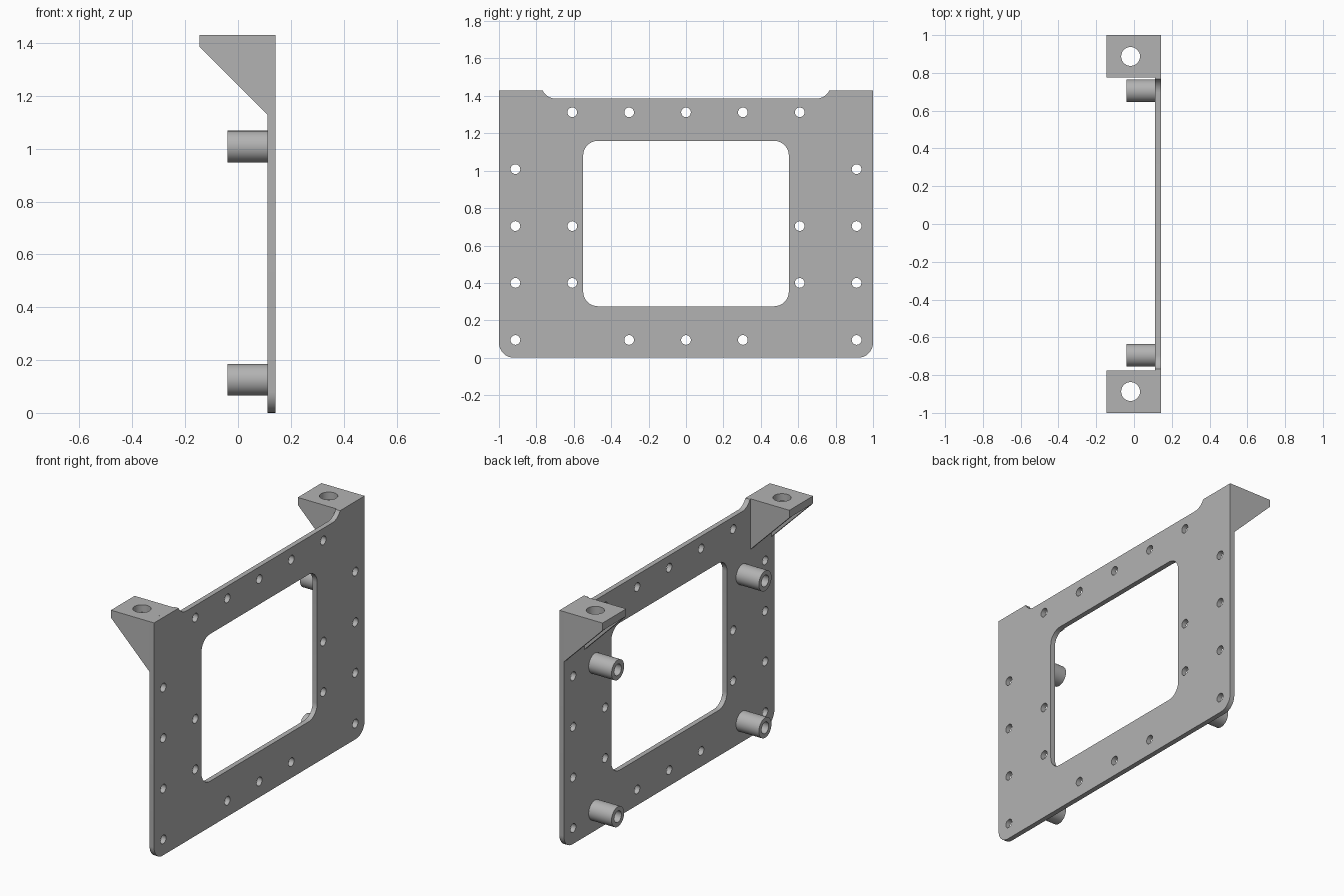
import bpy
import bmesh
from math import sin, cos, radians
from mathutils import Matrix

cube = bpy.data.objects.get("Cube")
if cube:
    bpy.data.objects.remove(cube, do_unlink=True)

grey = bpy.data.materials.new("plain_grey")
grey.use_nodes = True
colour = (0.45, 0.45, 0.45, 1)
grey.diffuse_color = colour
grey.node_tree.nodes["Principled BSDF"].inputs["Base Color"].default_value = colour

# Drawing planes: the columns are the profile's two axes and the extrusion axis
FLAT = Matrix.Identity(4)
FACING_X = Matrix(((0, 0, 1, 0), (1, 0, 0, 0), (0, 1, 0, 0), (0, 0, 0, 1)))
FACING_Y = Matrix(((1, 0, 0, 0), (0, 0, -1, 0), (0, 1, 0, 0), (0, 0, 0, 1)))


def arc(cx, cy, r, start, end, steps=8):
    angles = [radians(start + (end - start) * i / steps) for i in range(steps + 1)]
    return [(cx + r * cos(a), cy + r * sin(a)) for a in angles]


def circle(cx, cy, r, steps=32):
    return arc(cx, cy, r, 0, 360, steps)[:-1]


def extrude(name, loops, low, high, plane):
    """Fill the first loop, leave the other loops as holes, extrude low to high."""
    curve = bpy.data.curves.new(name + "_profile", "CURVE")
    curve.dimensions = "2D"
    curve.fill_mode = "BOTH"
    curve.extrude = (high - low) / 2
    for loop in loops:
        spline = curve.splines.new("POLY")
        spline.points.add(len(loop) - 1)
        for point, (u, v) in zip(spline.points, loop):
            point.co = (u, v, 0, 1)
        spline.use_cyclic_u = True
    helper = bpy.data.objects.new(name + "_profile", curve)
    mesh = bpy.data.meshes.new_from_object(helper)
    bpy.data.objects.remove(helper)
    bpy.data.curves.remove(curve)

    bm = bmesh.new()
    bm.from_mesh(mesh)
    bmesh.ops.remove_doubles(bm, verts=bm.verts, dist=0.0001)
    bm.transform(plane @ Matrix.Translation((0, 0, (low + high) / 2)))
    bmesh.ops.recalc_face_normals(bm, faces=bm.faces)
    bm.to_mesh(mesh)
    bm.free()
    mesh.name = name
    mesh.materials.clear()
    mesh.materials.append(grey)

    obj = bpy.data.objects.new(name, mesh)
    bpy.context.collection.objects.link(obj)
    bpy.ops.object.select_all(action="DESELECT")
    obj.select_set(True)
    bpy.context.view_layer.objects.active = obj
    bpy.ops.object.shade_smooth_by_angle(angle=radians(30))
    return obj


BACK, FRONT, TOP = 0.112, 0.142, 1.43
SHELF_UNDER = 1.385
TIP = -0.145

# Mounting plate: rounded bottom corners and a shallow filleted dip along the top
half = arc(0.92, 0.08, 0.08, -90, 0) + [(1.0, TOP)] + arc(0.695, 1.465, 0.08, -26, -90)
outline = half + [(-u, v) for u, v in reversed(half)]

# Rounded window
window = []
for cy, cz, start in ((0.47, 1.08, 0), (-0.47, 1.08, 90), (-0.47, 0.355, 180), (0.47, 0.355, 270)):
    window += arc(cy, cz, 0.08, start, start + 90)

# Screw holes, row by row
PITCH = 0.304
rows = {
    0.095: (-3, -1, 0, 1, 3),
    0.4: (-3, -2, 2, 3),
    0.704: (-3, -2, 2, 3),
    1.008: (-3, 3),
    1.312: (-2, -1, 0, 1, 2),
}
holes = [circle(n * PITCH, z, 0.026, 24) for z, row in rows.items() for n in row]
extrude("mounting_plate", [outline, window] + holes, BACK, FRONT, FACING_X)

# Corner brackets: a drilled shelf carried by two triangular gussets
gusset = [(TIP, SHELF_UNDER), (BACK, 1.128), (BACK, SHELF_UNDER)]
for side, sign in (("left", 1), ("right", -1)):
    y0, y1 = sorted((sign * 0.775, sign * 1.0))
    shelf = [(TIP, y0), (BACK, y0), (BACK, y1), (TIP, y1)]
    extrude(side + "_shelf", [shelf, circle(-0.018, sign * 0.887, 0.05)],
            SHELF_UNDER, TOP, FLAT)
    for place, y in (("inner", 0.79), ("outer", 0.985)):
        # the extrusion axis of this plane points towards -y
        extrude(f"{side}_{place}_gusset", [gusset],
                -sign * y - 0.015, -sign * y + 0.015, FACING_Y)

# Hollow standoffs on the rear of the plate
for level, z in (("upper", 1.008), ("lower", 0.125)):
    for side, y in (("left", 0.705), ("right", -0.695)):
        extrude(f"{level}_{side}_standoff", [circle(y, z, 0.06), circle(y, z, 0.034)],
                -0.04, BACK, FACING_X)
